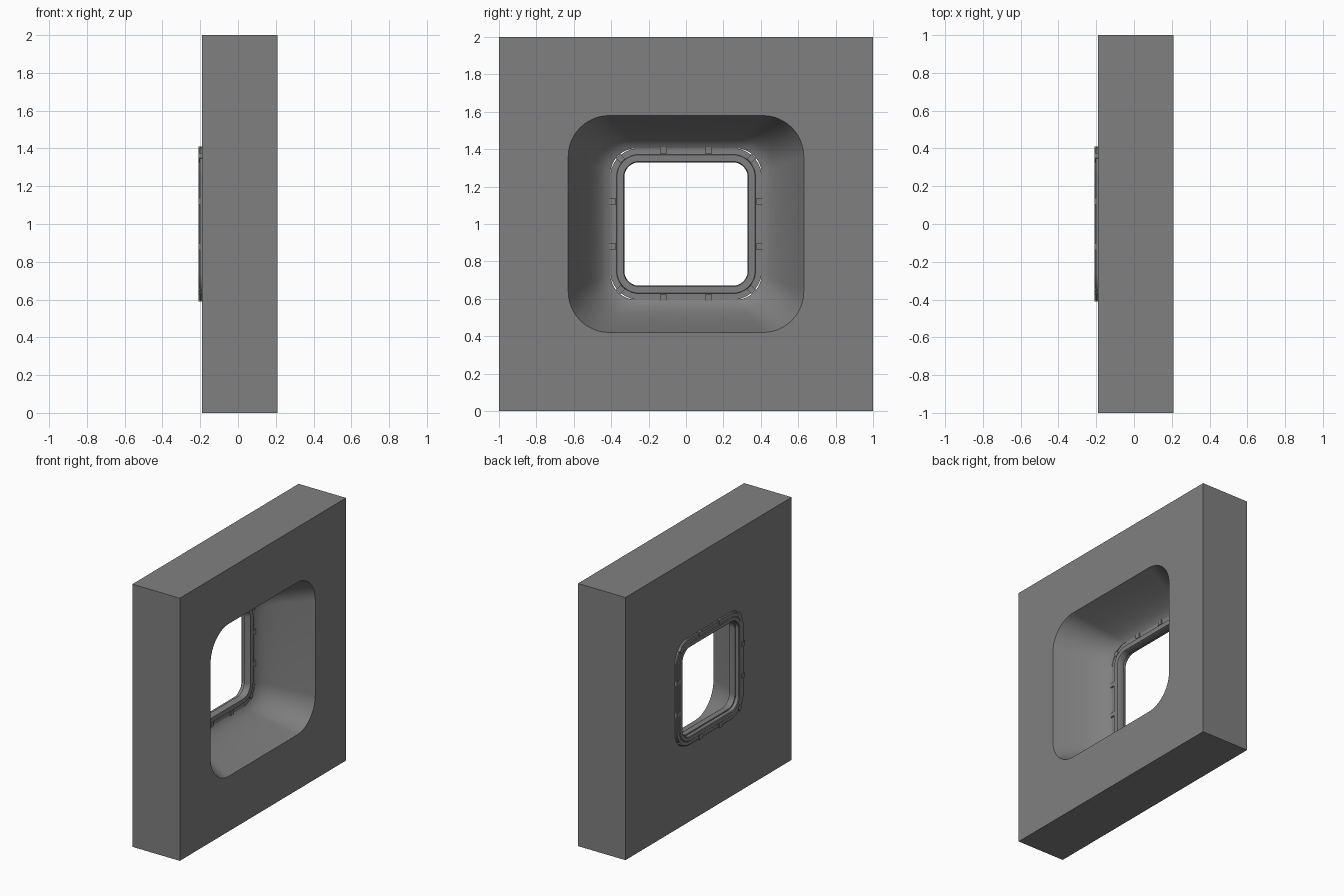
import bpy, bmesh, math
from mathutils import Matrix, Vector

cube = bpy.data.objects.get("Cube")
if cube:
    bpy.data.objects.remove(cube, do_unlink=True)

grey = bpy.data.materials.new("mid grey")
grey.use_nodes = True
colour = (0.216, 0.216, 0.216, 1)
grey.diffuse_color = colour
grey.node_tree.nodes["Principled BSDF"].inputs["Base Color"].default_value = colour

CENTRE_Z = 1.0
CORNER_STEPS = 12


def rounded_ring(bm, half_y, half_z, radius, x):
    """Vertices of a rounded rectangle facing along x."""
    verts = []
    for corner, (sy, sz) in enumerate([(1, 1), (-1, 1), (-1, -1), (1, -1)]):
        for i in range(CORNER_STEPS + 1):
            a = (corner + i / CORNER_STEPS) * math.pi / 2
            y = sy * (half_y - radius) + radius * math.cos(a)
            z = sz * (half_z - radius) + radius * math.sin(a)
            verts.append(bm.verts.new((x, y, CENTRE_Z + z)))
    return verts


def finish(name, bm, angle=30):
    bmesh.ops.remove_doubles(bm, verts=bm.verts, dist=1e-5)
    bmesh.ops.recalc_face_normals(bm, faces=bm.faces)
    mesh = bpy.data.meshes.new(name)
    bm.to_mesh(mesh)
    bm.free()
    mesh.materials.append(grey)
    obj = bpy.data.objects.new(name, mesh)
    bpy.context.collection.objects.link(obj)
    bpy.ops.object.select_all(action='DESELECT')
    obj.select_set(True)
    bpy.context.view_layer.objects.active = obj
    bpy.ops.object.shade_smooth_by_angle(angle=math.radians(angle))
    return obj


def closed_loft(name, sections):
    """Join rings in order and back to the first, like a picture frame."""
    bm = bmesh.new()
    rings = [rounded_ring(bm, *s) for s in sections]
    n = len(rings[0])
    for a, b in zip(rings, rings[1:] + rings[:1]):
        for i in range(n):
            j = (i + 1) % n
            bm.faces.new((a[i], a[j], b[j], b[i]))
    return finish(name, bm)


# Thick wall with a flared opening that curves in to a short throat
INSIDE, OUTSIDE, THROAT = 0.21, -0.19, -0.14
wall = [(1, 1, 0, OUTSIDE), (1, 1, 0, INSIDE)]
for i in range(9):
    t = i / 8
    flare = (1 - t) ** 2 + 2 * t * (1 - t) * 0.4
    x = (1 - t) ** 2 * INSIDE + 2 * t * (1 - t) * -0.12 + t * t * THROAT
    wall.append((0.405 + 0.225 * flare, 0.405 + 0.175 * flare, 0.14 + 0.08 * flare, x))
wall.append((0.405, 0.405, 0.14, OUTSIDE))
closed_loft("wall", wall)

# Window frame with a stepped rim: (half size, x)
frame_profile = [
    (0.405, -0.14), (0.405, -0.2), (0.4, -0.205), (0.375, -0.205),
    (0.37, -0.21), (0.345, -0.21), (0.34, -0.205), (0.34, -0.18),
    (0.33, -0.18), (0.33, -0.14), (0.335, -0.13), (0.37, -0.13), (0.372, -0.14),
]
closed_loft("window_frame", [(h, h, h - 0.25, x) for h, x in frame_profile])


# Small clips through the frame: two per side and one at each corner
def clip(bm, y, z, angle):
    place = (Matrix.Translation((-0.17, y, CENTRE_Z + z))
             @ Matrix.Rotation(angle, 4, 'X')
             @ Matrix.Diagonal((0.08, 0.034, 0.036, 1)))
    bmesh.ops.create_cube(bm, size=1, matrix=place)


bm = bmesh.new()
for side in range(4):
    turn = Matrix.Rotation(side * math.pi / 2, 3, 'X')
    for y in (-0.12, 0.12):
        p = turn @ Vector((0, y, 0.392))
        clip(bm, p.y, p.z, side * math.pi / 2)
    p = turn @ Vector((0, 0.35, 0.35))
    clip(bm, p.y, p.z, (side - 0.5) * math.pi / 2)
finish("frame_clips", bm)
